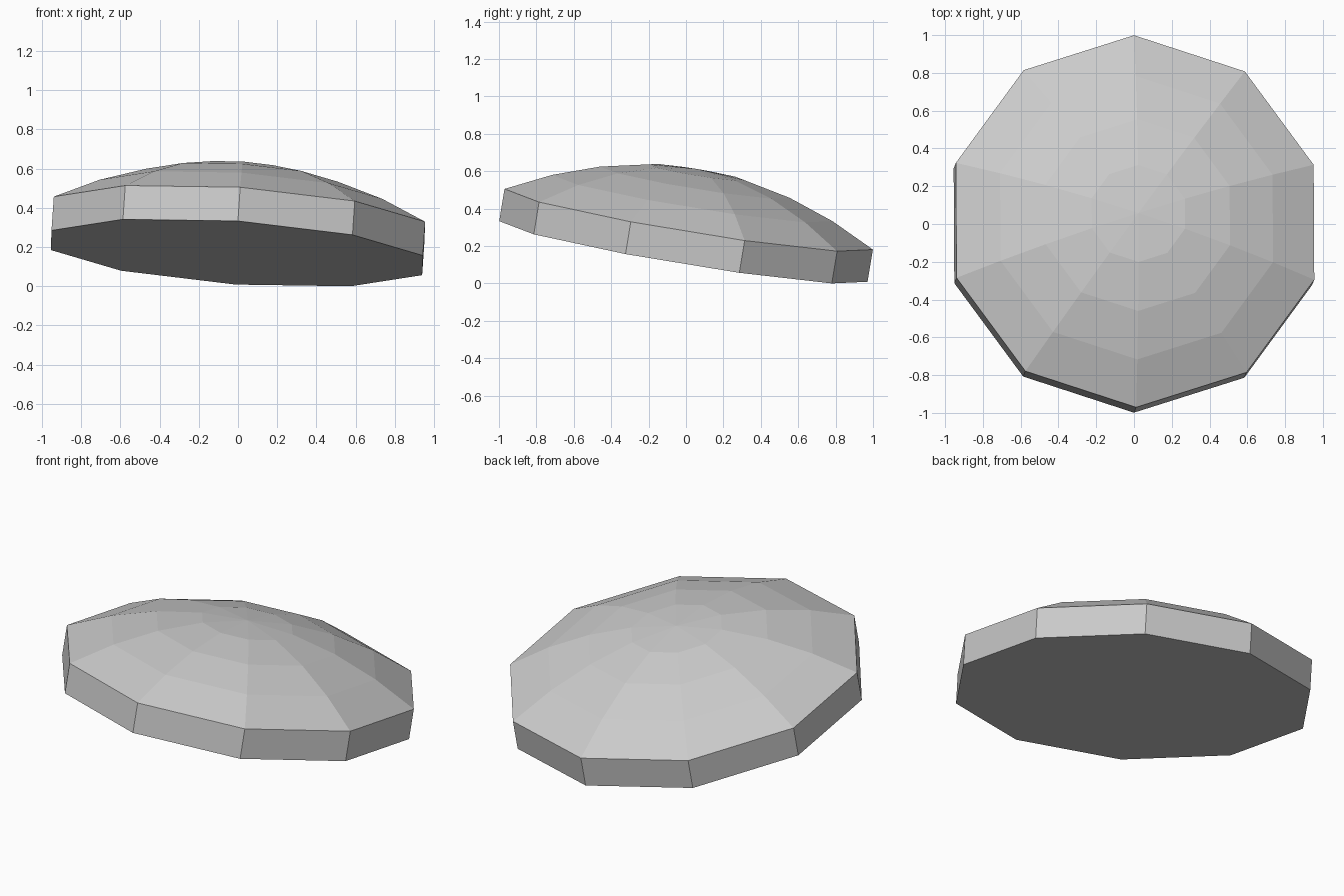
import bpy, bmesh, math
from mathutils import Vector, Matrix

if "Cube" in bpy.data.objects:
    bpy.data.objects.remove(bpy.data.objects["Cube"])

SIDES = 10

# Single flat grey material
grey = bpy.data.materials.new("light_grey")
grey.use_nodes = True
colour = (0.6, 0.6, 0.6, 1)
grey.diffuse_color = colour
grey.node_tree.nodes["Principled BSDF"].inputs["Base Color"].default_value = colour

# Profile of (radius, height): straight rim, then a shallow faceted dome
profile = [(0.998, 0), (0.998, 0.175), (0.76, 0.29), (0.514, 0.376), (0.26, 0.43)]
apex_height = 0.448

bm = bmesh.new()
rings = []
for radius, height in profile:
    ring = []
    for i in range(SIDES):
        a = math.tau * i / SIDES + math.pi / 2
        ring.append(bm.verts.new((radius * math.cos(a), radius * math.sin(a), height)))
    rings.append(ring)
apex = bm.verts.new((0, 0, apex_height))

# Flat underside, side bands and the fan around the apex
bm.faces.new(reversed(rings[0]))
for i in range(SIDES):
    j = (i + 1) % SIDES
    for low, high in zip(rings, rings[1:]):
        bm.faces.new((low[i], low[j], high[j], high[i]))
    bm.faces.new((rings[-1][i], rings[-1][j], apex))

# Lean the whole cap towards the back and its left
normal = Vector((0.0685, 0.165, 1)).normalized()
lean = Vector((0, 0, 1)).rotation_difference(normal).to_matrix().to_4x4()
bm.transform(Matrix.Translation((-0.006, -0.014, 0.175)) @ lean)
lowest = min(v.co.z for v in bm.verts)
bmesh.ops.translate(bm, verts=bm.verts, vec=(0, 0, -lowest))

mesh = bpy.data.meshes.new("faceted_dome_cap")
bm.to_mesh(mesh)
bm.free()
mesh.materials.append(grey)
cap = bpy.data.objects.new("faceted_dome_cap", mesh)
bpy.context.collection.objects.link(cap)
